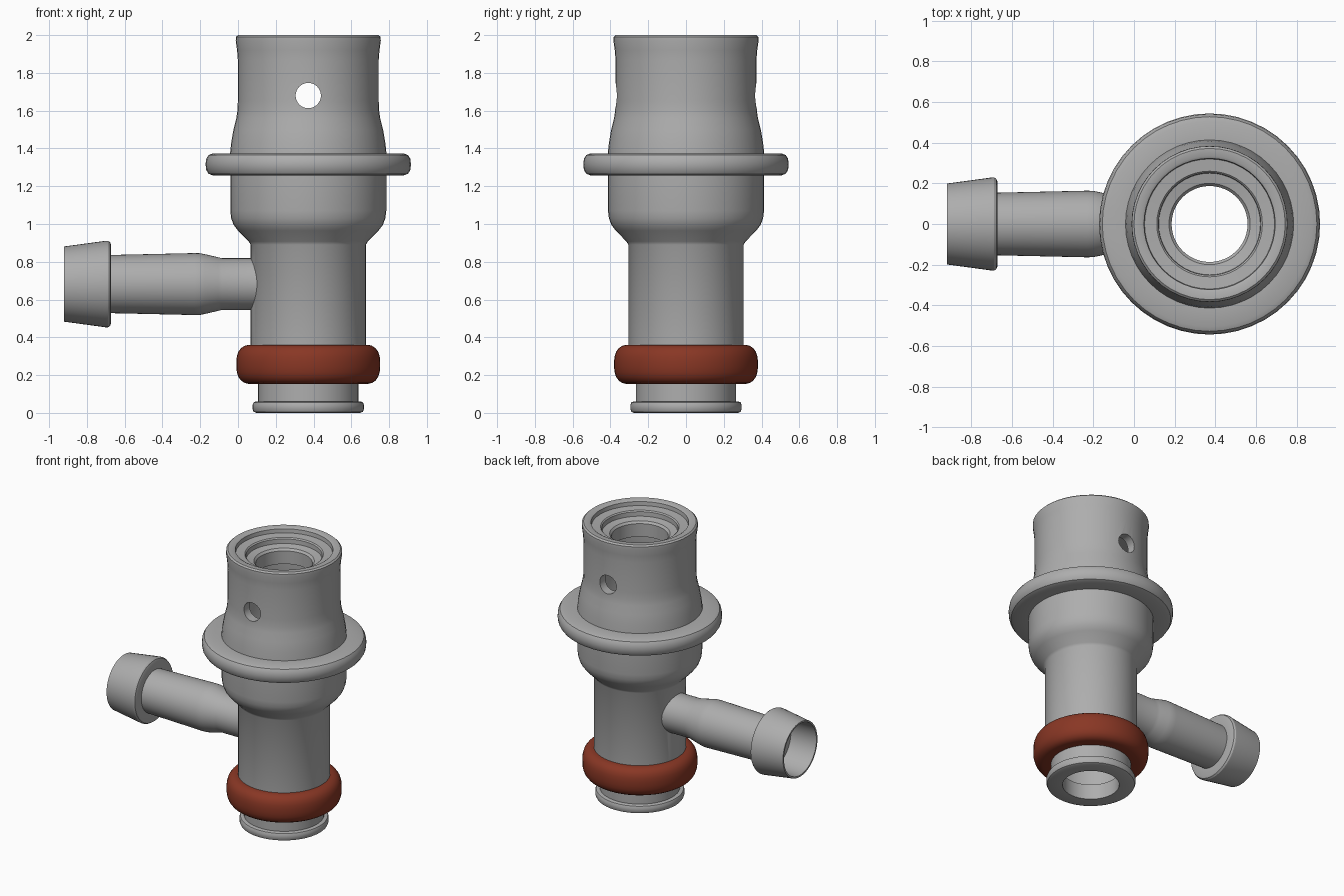
import bpy, bmesh, math
from mathutils import Matrix, Vector

if "Cube" in bpy.data.objects:
    bpy.data.objects.remove(bpy.data.objects["Cube"])

CX = 0.372      # x of the main upright axis
TUBE_Z = 0.682  # height of the side spout axis


def material(name, rgb):
    m = bpy.data.materials.new(name)
    m.diffuse_color = (*rgb, 1)
    m.use_nodes = True
    m.node_tree.nodes["Principled BSDF"].inputs["Base Color"].default_value = m.diffuse_color
    return m


GREY = material("grey metal", (0.42, 0.42, 0.42))
RED = material("red brown rubber", (0.25, 0.038, 0.018))


def lathe(name, profile, mat, matrix, n=48):
    """Spin a closed (radius, height) profile around local z."""
    bm = bmesh.new()
    rings = []
    for r, z in profile:
        rings.append([bm.verts.new((r * math.cos(2 * math.pi * i / n),
                                    r * math.sin(2 * math.pi * i / n), z)) for i in range(n)])
    for a, b in zip(rings, rings[1:] + rings[:1]):
        for i in range(n):
            j = (i + 1) % n
            bm.faces.new((a[i], a[j], b[j], b[i]))
    bm.transform(matrix)
    bmesh.ops.recalc_face_normals(bm, faces=bm.faces)
    me = bpy.data.meshes.new(name)
    bm.to_mesh(me)
    bm.free()
    me.materials.append(mat)
    ob = bpy.data.objects.new(name, me)
    bpy.context.collection.objects.link(ob)
    return ob


def select(ob):
    bpy.ops.object.select_all(action='DESELECT')
    ob.select_set(True)
    bpy.context.view_layer.objects.active = ob


def smooth(ob, angle=32):
    select(ob)
    bpy.ops.object.shade_smooth_by_angle(angle=math.radians(angle))


def drill(ob, radius, depth, loc, rot):
    """Cut a round hole through an object."""
    bpy.ops.mesh.primitive_cylinder_add(vertices=32, radius=radius, depth=depth,
                                        location=loc, rotation=rot)
    cutter = bpy.context.object
    cutter.hide_render = True
    cutter.data.materials.append(GREY)
    select(ob)
    mod = ob.modifiers.new("drill", 'BOOLEAN')
    mod.operation = 'DIFFERENCE'
    mod.solver = 'EXACT'
    mod.object = cutter
    bpy.ops.object.modifier_apply(modifier=mod.name)
    bpy.data.objects.remove(cutter)


upright = Matrix.Translation((CX, 0, 0))

# Main hollow body: outside going up, then stepped mouth and bore going down
body = lathe("main_body", [
    (0.275, 0), (0.289, 0.006), (0.295, 0.02), (0.295, 0.042), (0.289, 0.056), (0.275, 0.061),
    (0.265, 0.061), (0.265, 0.25), (0.305, 0.25), (0.305, 0.89), (0.315, 0.907),
    (0.372, 0.965), (0.395, 0.995), (0.408, 1.03), (0.413, 1.07), (0.413, 1.257),
    (0.505, 1.257), (0.528, 1.266), (0.54, 1.285), (0.544, 1.3155),
    (0.54, 1.346), (0.528, 1.365), (0.505, 1.374),
    (0.414, 1.374), (0.408, 1.43), (0.396, 1.5), (0.381, 1.56), (0.375, 1.6), (0.373, 1.65),
    (0.373, 1.87), (0.377, 1.92), (0.384, 1.97), (0.383, 1.99), (0.372, 2.0),
    (0.335, 2.0), (0.323, 1.993), (0.32, 1.965), (0.26, 1.96), (0.252, 1.952),
    (0.25, 1.92), (0.2, 1.91), (0.187, 1.895), (0.187, 1.8),
    (0.31, 1.8), (0.31, 1.6), (0.34, 1.5), (0.34, 1.07), (0.25, 0.92),
    (0.25, 0.11), (0.187, 0.11), (0.187, 0)], GREY, upright)

# Cross hole near the top, and port into the spout
drill(body, 0.067, 2, (CX, 0, 1.68), (math.pi / 2, 0, 0))
drill(body, 0.1, 0.3, (0.12, 0, TUBE_Z), (0, math.pi / 2, 0))
smooth(body)

# Rubber sealing ring
half = [(0.26, 0.103), (0.318, 0.103), (0.338, 0.098), (0.356, 0.086),
        (0.370, 0.067), (0.378, 0.042), (0.381, 0.014)]
ring = lathe("sealing_ring",
             [(r, 0.257 - h) for r, h in half] + [(r, 0.257 + h) for r, h in reversed(half)],
             RED, upright)
smooth(ring)

# Side spout with flared hollow end; local z runs along world x
sideways = Matrix.Translation((0, 0, TUBE_Z)) @ Matrix.Rotation(math.pi / 2, 4, 'Y')
spout = lathe("side_spout", [
    (0.199, -0.921), (0.229, -0.70), (0.229, -0.688), (0.222, -0.677), (0.208, -0.672),
    (0.154, -0.672), (0.164, -0.23), (0.163, -0.20), (0.158, -0.175), (0.142, -0.105),
    (0.137, -0.085), (0.137, 0.112),
    (0.1, 0.112), (0.1, -0.09), (0.125, -0.2), (0.125, -0.72), (0.18, -0.72), (0.187, -0.921)],
    GREY, sideways)
smooth(spout)
